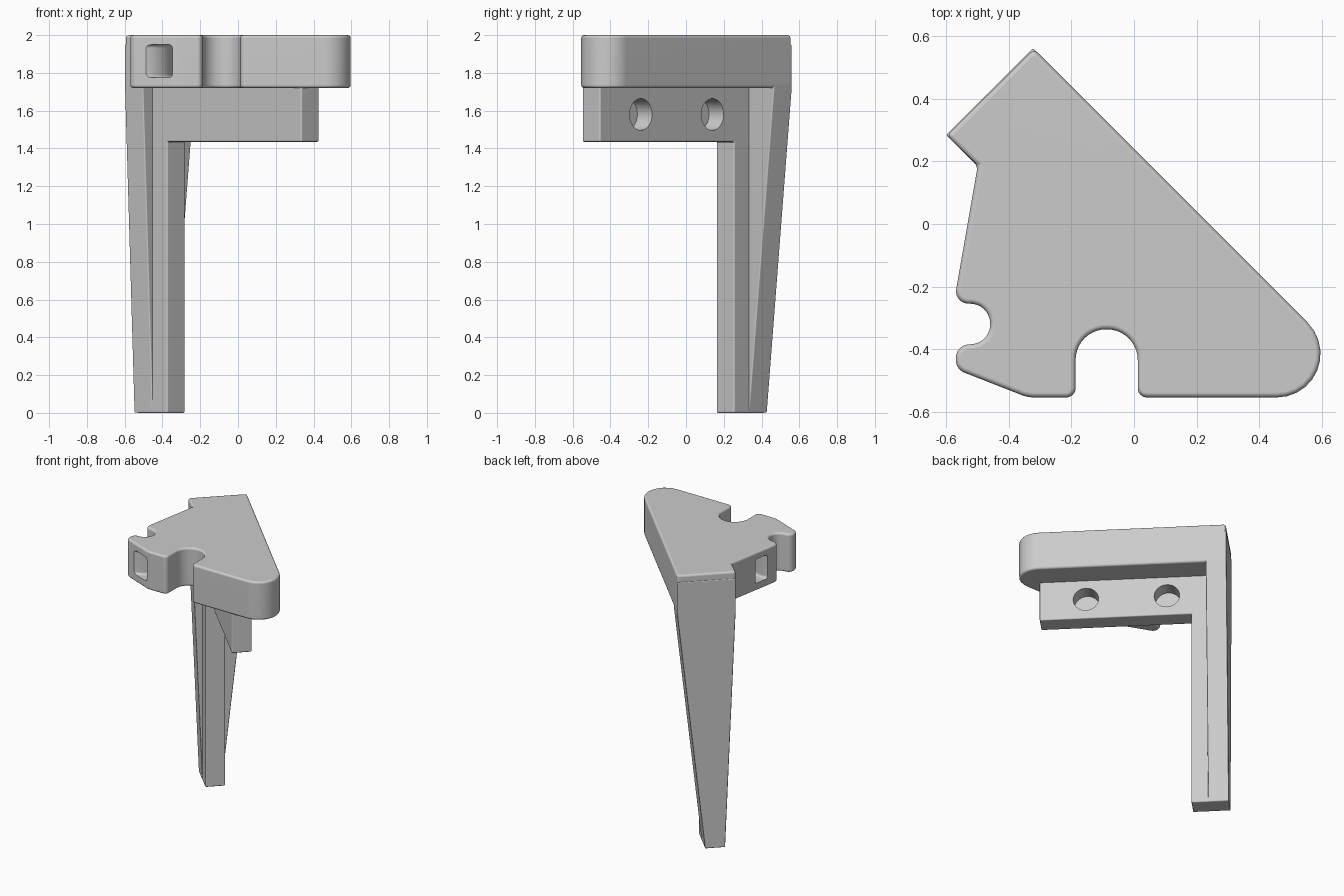
import bpy, bmesh
from math import pi, sin, tan
from mathutils import Vector, Matrix

if "Cube" in bpy.data.objects:
    bpy.data.objects.remove(bpy.data.objects["Cube"])

grey = bpy.data.materials.new("plain_grey")
grey.use_nodes = True
colour = (0.6, 0.6, 0.6, 1)
grey.diffuse_color = colour
grey.node_tree.nodes["Principled BSDF"].inputs["Base Color"].default_value = colour

DIAGONAL = Matrix.Rotation(-pi / 4, 4, "Z")   # local x runs along the long edge


def make_object(name, bm, matrix=Matrix()):
    bmesh.ops.recalc_face_normals(bm, faces=bm.faces)
    mesh = bpy.data.meshes.new(name)
    bm.to_mesh(mesh)
    bm.free()
    mesh.materials.append(grey)
    ob = bpy.data.objects.new(name, mesh)
    bpy.context.collection.objects.link(ob)
    ob.matrix_world = matrix
    return ob


def rounded(corners, steps=10):
    """Outline from (x, y, radius) corners, each replaced by an arc."""
    points = []
    for i, (x, y, r) in enumerate(corners):
        p = Vector((x, y))
        if r == 0:
            points.append(p)
            continue
        a = (Vector(corners[i - 1][:2]) - p).normalized()
        b = (Vector(corners[(i + 1) % len(corners)][:2]) - p).normalized()
        angle = a.angle(b)
        sweep, reach = pi - angle, r / tan(angle / 2)
        centre = p + (a + b).normalized() * r / sin(angle / 2)
        start, end = p + a * reach - centre, p + b * reach - centre
        for k in range(steps + 1):
            t = k / steps
            points.append(centre + (start * sin((1 - t) * sweep) + end * sin(t * sweep)) / sin(sweep))
    return points


def prism(points, vector):
    bm = bmesh.new()
    face = bm.faces.new([bm.verts.new(p) for p in points])
    ext = bmesh.ops.extrude_face_region(bm, geom=[face], use_keep_orig=True)
    bmesh.ops.translate(bm, vec=vector,
                        verts=[g for g in ext["geom"] if isinstance(g, bmesh.types.BMVert)])
    return bm


def finish(ob, width, cutters=()):
    """Round the edges, cut the openings, then smooth the curved faces."""
    bevel = ob.modifiers.new("edge_rounding", "BEVEL")
    bevel.width, bevel.segments = width, 3
    bevel.limit_method, bevel.angle_limit = "ANGLE", 0.7
    bevel.use_clamp_overlap = False
    for cutter in cutters:
        cutter.hide_render = True
        cut = ob.modifiers.new("opening", "BOOLEAN")
        cut.operation, cut.solver, cut.object = "DIFFERENCE", "EXACT", cutter
    bpy.ops.object.select_all(action="DESELECT")
    ob.select_set(True)
    bpy.context.view_layer.objects.active = ob
    for name in [m.name for m in ob.modifiers]:
        bpy.ops.object.modifier_apply(modifier=name)
    bpy.ops.object.shade_smooth_by_angle(angle=0.6)
    ob.modifiers.new("flat_sides", "WEIGHTED_NORMAL").keep_sharp = True
    for cutter in cutters:
        bpy.data.objects.remove(cutter)


# Top plate with a U slot in front and a hook notch at the side
outline = rounded([
    (-0.32, 0.56, 0), (0.795, -0.555, 0.14),
    (0.012, -0.555, 0.03), (0.012, -0.337, 0.098),
    (-0.187, -0.337, 0.098), (-0.187, -0.555, 0.03),
    (-0.34, -0.555, 0.12), (-0.57, -0.465, 0.044),
    (-0.57, -0.385, 0.044), (-0.46, -0.385, 0.064),
    (-0.46, -0.255, 0.064), (-0.577, -0.255, 0.04),
    (-0.5, 0.187, 0), (-0.6, 0.283, 0)])
plate = make_object("top_plate", prism([(p.x, p.y, 1.72) for p in outline], (0, 0, 0.28)))

# Curved strap channel running through the plate around the notch
channel = bmesh.new()
section = rounded([(0.182, 1.775, 0.018), (0.292, 1.775, 0.018),
                   (0.292, 1.95, 0.018), (0.182, 1.95, 0.018)], 3)
ring = [channel.verts.new((p.x, 0, p.y)) for p in section]
edges = [channel.edges.new((ring[i - 1], ring[i])) for i in range(len(ring))]
bmesh.ops.spin(channel, geom=ring + edges, cent=(0, 0, 0), axis=(0, 0, 1),
               angle=2 * pi, steps=64, use_merge=True)
bmesh.ops.remove_doubles(channel, verts=channel.verts, dist=0.0001)
strap = make_object("strap_channel_cutter", channel, Matrix.Translation((-0.525, -0.32, 0)))
finish(plate, 0.016, [strap])

# Angle bracket: upright rib and horizontal arm in one piece
INNER, OUTER = -0.152, -0.018
profile = [(-0.61, 0), (-0.378, 0), (-0.378, 1.435),
           (0.626, 1.435), (0.626, 1.75), (-0.61, 1.75)]
bracket = make_object("bracket_arm",
                      prism([(u, INNER, z) for u, z in profile], (0, OUTER - INNER, 0)), DIAGONAL)

# Two blind holes in the arm
holes = []
for u in (0.32, -0.216):
    bm = bmesh.new()
    bmesh.ops.create_cone(bm, cap_ends=True, segments=40, radius1=0.084, radius2=0.084, depth=0.22,
                          matrix=Matrix.Translation((u, OUTER, 1.58)) @ Matrix.Rotation(pi / 2, 4, "X"))
    holes.append(make_object("hole_cutter", bm, DIAGONAL))
finish(bracket, 0.008, holes)

# Tapering flange at the back of the leg, widening up into the plate
BACK, FRONT = -0.626, -0.489
flange = bmesh.new()
rings = []
for z, v0, v1 in ((0.001, INNER, OUTER), (1.72, -0.223, 0.169), (1.95, -0.223, 0.169)):
    rings.append([flange.verts.new((u, v, z))
                  for u, v in ((BACK, v0), (FRONT, v0), (FRONT, v1), (BACK, v1))])
flange.faces.new(rings[0])
flange.faces.new(rings[-1])
for low, high in zip(rings, rings[1:]):
    for i in range(4):
        flange.faces.new((low[i - 1], low[i], high[i], high[i - 1]))
finish(make_object("leg_flange", flange, DIAGONAL), 0.006)
